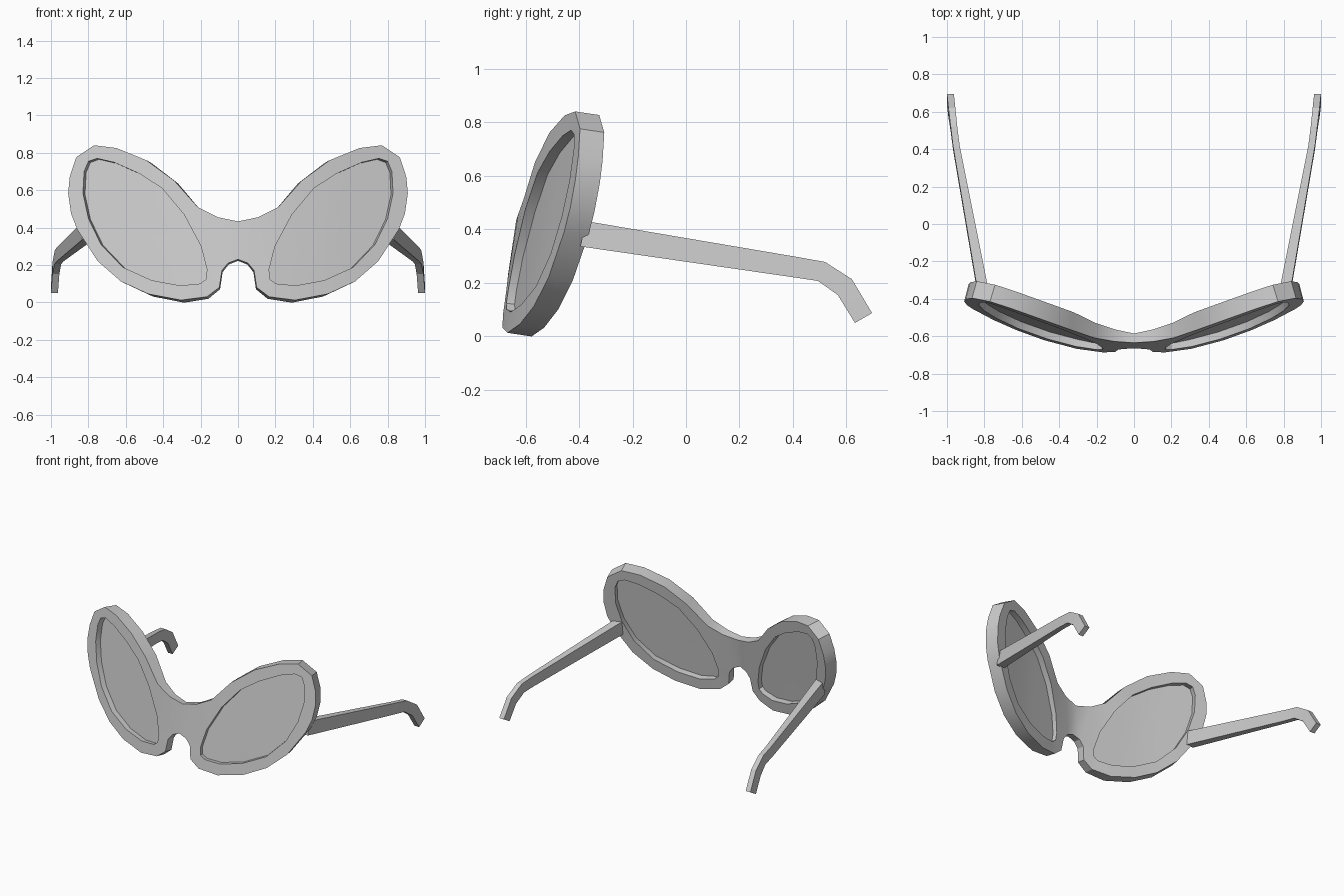
import bpy, bmesh, math
from mathutils import Vector

if "Cube" in bpy.data.objects:
    bpy.data.objects.remove(bpy.data.objects["Cube"])

# Half profiles in front view (x, z)
RIM = [(0, .433), (.107, .455), (.214, .508), (.34, .65), (.49, .76), (.65, .825),
       (.77, .84), (.866, .775), (.90, .67), (.908, .583), (.893, .476), (.86, .39),
       (.75, .22), (.626, .112), (.48, .045), (.305, .012), (.166, .03), (.10, .08),
       (.086, .17), (.053, .21), (0, .23)]
OPENING = [(.829, .583), (.823, .70), (.80, .754), (.754, .77), (.663, .749), (.53, .69),
           (.406, .61), (.289, .47), (.198, .30), (.166, .176), (.171, .123), (.203, .10),
           (.31, .09), (.46, .118), (.615, .187), (.733, .31), (.80, .449)]


def wrap(x, z, depth=0.0):
    """Point on the curved face; depth 0 = front, 1 = back, along the normal."""
    y = -.70 + .34 * x**2 - .12 * x**4 + .15 * z
    n = Vector((-(.68 * x - .48 * x**3), 1, -.15)).normalized()
    thick = min(.095, .05 + .14 * x)
    return Vector((x, y, z)) + n * thick * depth


def finish(name, bm, angle=30):
    """Make a mirrored object from one half."""
    bmesh.ops.recalc_face_normals(bm, faces=bm.faces)
    me = bpy.data.meshes.new(name)
    bm.to_mesh(me)
    bm.free()
    ob = bpy.data.objects.new(name, me)
    bpy.context.collection.objects.link(ob)
    bpy.ops.object.select_all(action='DESELECT')
    ob.select_set(True)
    bpy.context.view_layer.objects.active = ob
    bpy.ops.object.shade_smooth_by_angle(angle=math.radians(angle))
    mod = ob.modifiers.new("mirror", 'MIRROR')
    mod.merge_threshold = .002
    return ob


# Frame: fill the flat half with its hole, then wrap front and back and add walls
flat = bmesh.new()
edges = []
for loop in (RIM, OPENING):
    vs = [flat.verts.new((x, 0, z)) for x, z in loop]
    edges += [flat.edges.new((vs[i - 1], vs[i])) for i in range(len(vs))]
bmesh.ops.triangle_fill(flat, use_beauty=True, edges=edges, normal=(0, -1, 0))
flat.verts.index_update()
bm = bmesh.new()
sheet = [[bm.verts.new(wrap(v.co.x, v.co.z, d)) for v in flat.verts] for d in (0, 1)]
for f in flat.faces:
    for s in sheet:
        bm.faces.new([s[v.index] for v in f.verts])
for e in flat.edges:
    a, b = e.verts
    if len(e.link_faces) == 1 and max(a.co.x, b.co.x) > .001:
        i, j = a.index, b.index
        bm.faces.new((sheet[0][i], sheet[0][j], sheet[1][j], sheet[1][i]))
flat.free()
for v in bm.verts:
    if v.co.x < .001:
        v.co.x = 0
finish("frame", bm)

# Lenses: thin curved plates recessed inside the openings
bm = bmesh.new()
cx, cz = .5, .42
borders = []
for depth in (.42, .54):
    rings = [[bm.verts.new(wrap(cx + (x - cx) * k, cz + (z - cz) * k, depth)) for x, z in OPENING]
             for k in (1.0, .65, .3)]
    centre = bm.verts.new(wrap(cx, cz, depth))
    n = len(OPENING)
    for i in range(n):
        for a, b in zip(rings, rings[1:]):
            bm.faces.new((a[i - 1], a[i], b[i], b[i - 1]))
        bm.faces.new((rings[-1][i - 1], rings[-1][i], centre))
    borders.append(rings[0])
for i in range(n):
    bm.faces.new((borders[0][i - 1], borders[0][i], borders[1][i], borders[1][i - 1]))
finish("lenses", bm)

# Temples: box section swept through (inner x, outer x, bottom y, z, top y, z)
STATIONS = [(.773, .833, -.395, .335, -.375, .43),
            (.932, .968, .40, .220, .42, .295),
            (.945, .980, .494, .206, .52, .277),
            (.955, .992, .568, .153, .62, .213),
            (.963, 1.0, .632, .049, .696, .086)]
bm = bmesh.new()
secs = [[bm.verts.new(p) for p in ((a, by, bz), (b, by, bz), (b, ty, tz), (a, ty, tz))]
        for a, b, by, bz, ty, tz in STATIONS]
for s, t in zip(secs, secs[1:]):
    for i in range(4):
        bm.faces.new((s[i - 1], s[i], t[i], t[i - 1]))
bm.faces.new(secs[0])
bm.faces.new(secs[-1])
finish("temple_arms", bm, 15)
